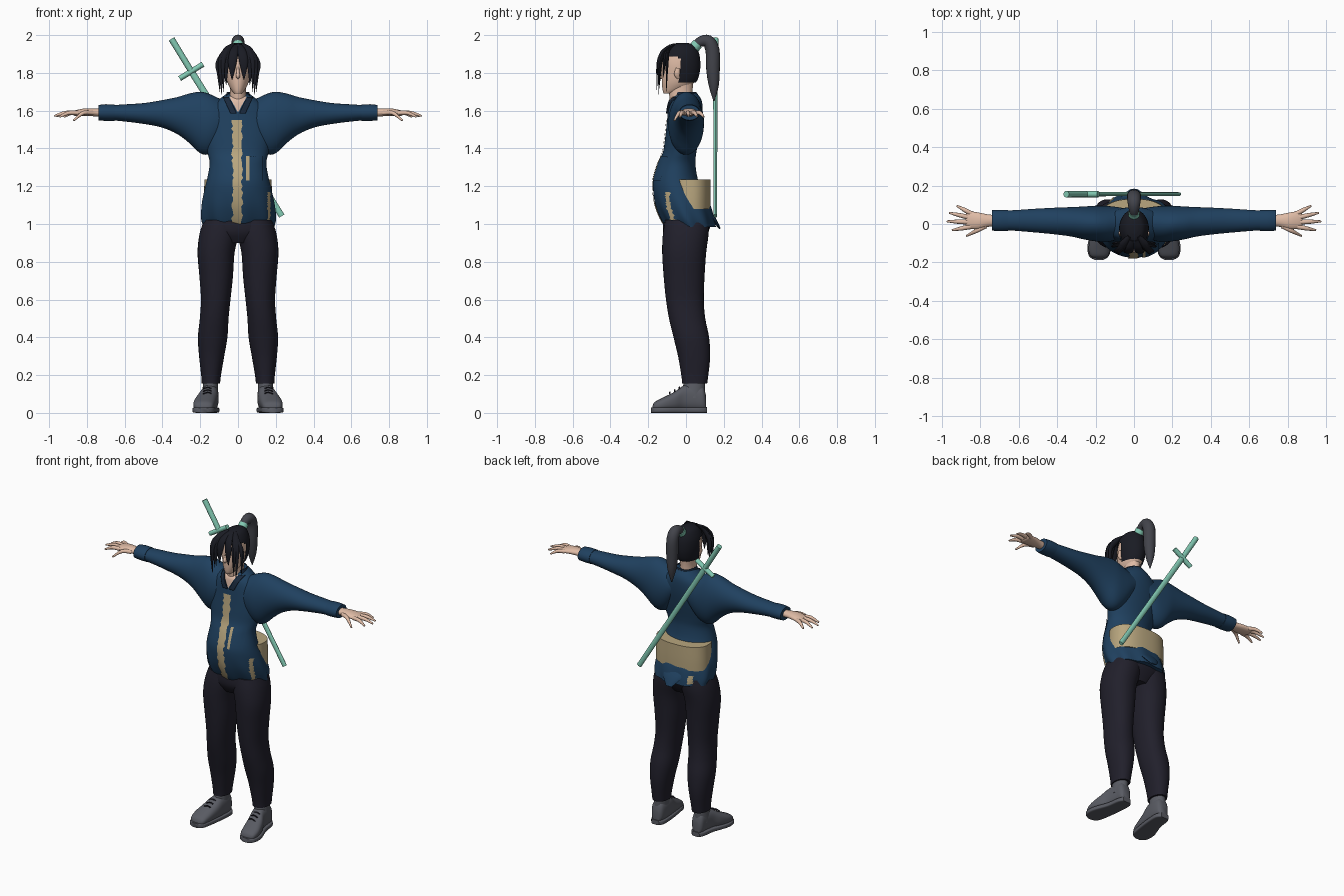
import bpy, bmesh, math, random
from mathutils import Vector
from mathutils.bvhtree import BVHTree

random.seed(4)
if "Cube" in bpy.data.objects:
    bpy.data.objects.remove(bpy.data.objects["Cube"])
made = []


def material(name, r, g, b):
    m = bpy.data.materials.new(name)
    m.use_nodes = True
    m.diffuse_color = (r, g, b, 1)
    m.node_tree.nodes["Principled BSDF"].inputs["Base Color"].default_value = (r, g, b, 1)
    return m


BLUE = material("jacket blue", .014, .052, .115)
NAVY = material("collar navy", .010, .022, .045)
PANTS = material("trouser black", .015, .014, .024)
SKIN = material("skin", .74, .50, .38)
BEIGE = material("lining beige", .48, .38, .21)
GREY = material("shoe grey", .10, .105, .125)
TEAL = material("sword teal", .23, .60, .46)
HAIR = material("hair black", .010, .011, .017)
TAIL = material("ponytail grey", .055, .057, .07)


def finish(name, bm, mat):
    me = bpy.data.meshes.new(name)
    bm.to_mesh(me)
    bm.free()
    me.materials.append(mat)
    ob = bpy.data.objects.new(name, me)
    bpy.context.scene.collection.objects.link(ob)
    made.append(ob)
    return ob


def skin_rings(name, rings, mat, keep=None):
    """Bridge rings of points into one capped surface."""
    bm = bmesh.new()
    vs = [[bm.verts.new(p) for p in ring] for ring in rings]
    n = len(vs[0])
    for a, b in zip(vs, vs[1:]):
        for i in range(n):
            j = (i + 1) % n
            bm.faces.new((a[i], a[j], b[j], b[i]))
    bm.faces.new(vs[0])
    bm.faces.new(vs[-1])
    bmesh.ops.recalc_face_normals(bm, faces=bm.faces)
    if keep:
        gone = [f for f in bm.faces if not keep(f.calc_center_median())]
        bmesh.ops.delete(bm, geom=gone, context='FACES')
    return finish(name, bm, mat)


def smooth(rows, steps):
    """Catmull-Rom interpolation of equal-length rows."""
    rows = [tuple(r) for r in rows]
    ext = [rows[0]] + rows + [rows[-1]]
    out = []
    for k in range(len(rows) - 1):
        for s in range(steps):
            t = s / steps
            out.append([.5 * (2 * b + (c - a) * t + (2 * a - 5 * b + 4 * c - d) * t * t
                              + (3 * b - a - 3 * c + d) * t ** 3)
                        for a, b, c, d in zip(*ext[k:k + 4])])
    return out + [list(rows[-1])]


def loft(name, rows, mat, axis='z', side=1, power=2, n=40, steps=4, warp=None, keep=None):
    """Rows are (position along axis, u min, u max, v min, v max)."""
    rings = []
    for t, u0, u1, v0, v1 in smooth(rows, steps):
        ring = []
        for i in range(n):
            a = math.tau * i / n
            c, s = math.cos(a), math.sin(a)
            k = warp(a, t) if warp else 1
            u = (u0 + u1) / 2 + k * (u1 - u0) / 2 * math.copysign(abs(c) ** (2 / power), c)
            v = (v0 + v1) / 2 + k * (v1 - v0) / 2 * math.copysign(abs(s) ** (2 / power), s)
            p = {'x': (t, u, v), 'y': (u, t, v), 'z': (u, v, t)}[axis]
            ring.append((p[0] * side, p[1], p[2]))
        rings.append(ring)
    return skin_rings(name, rings, mat, keep)


def tube(name, pts, radii, mat, ref=(1, 0, 0), flat=1.0, n=12, steps=4):
    """Sweep an ellipse along a path; ref sets the wide direction."""
    path = smooth([(*p, r) for p, r in zip(pts, radii)], steps)
    P = [Vector(p[:3]) for p in path]
    rings = []
    for i, p in enumerate(P):
        t = (P[min(i + 1, len(P) - 1)] - P[max(i - 1, 0)]).normalized()
        u = Vector(ref)
        u = (u - t * u.dot(t)).normalized()
        v = t.cross(u)
        r = max(path[i][3], .001)
        rings.append([p + u * r * math.cos(math.tau * k / n) + v * r * flat * math.sin(math.tau * k / n)
                      for k in range(n)])
    return skin_rings(name, rings, mat)


def patch(name, target, z0, z1, edges, mat, off=.005, back=False, rag=0.0, rows=24, cols=6):
    """Thin plate projected onto the target; edges(z) gives its x limits."""
    me = target.data
    tree = BVHTree.FromPolygons([v.co for v in me.vertices], [p.vertices[:] for p in me.polygons])
    d = 1 if not back else -1
    bm = bmesh.new()
    grid = []
    for r in range(rows + 1):
        z = z0 + (z1 - z0) * r / rows
        a, b = edges(z)
        a += random.uniform(-rag, rag)
        b += random.uniform(-rag, rag)
        line = []
        for c in range(cols + 1):
            x = a + (b - a) * c / cols
            hit = tree.ray_cast(Vector((x, -2 * d, z)), Vector((0, d, 0)))[0]
            line.append(bm.verts.new((x, hit.y - d * off, z)) if hit else None)
        grid.append(line)
    for p, q in zip(grid, grid[1:]):
        for c in range(cols):
            f = (p[c], p[c + 1], q[c + 1], q[c])
            if all(f):
                bm.faces.new(f if not back else f[::-1])
    return finish(name, bm, mat)


# Jacket body with a wavy hem
jacket = loft("jacket_body", [
    (.985, -.185, .185, -.105, .155), (1.03, -.196, .196, -.132, .148), (1.10, -.193, .193, -.16, .13),
    (1.18, -.178, .178, -.174, .09), (1.24, -.163, .163, -.172, .062), (1.32, -.15, .15, -.148, .05),
    (1.38, -.162, .162, -.122, .055), (1.46, -.18, .18, -.11, .07), (1.55, -.18, .18, -.10, .085),
    (1.62, -.15, .15, -.093, .088), (1.66, -.10, .10, -.083, .08), (1.69, -.06, .06, -.05, .06)],
    BLUE, n=64, warp=lambda a, z: 1 + max(0, 1.17 - z) * .22 * math.sin(9 * a + 8 * z))
tube("jacket_back_tail", [(0, .12, 1.06), (0, .15, 1.02), (0, .18, .975)], [.07, .06, .02], BLUE, flat=.2)

# Lining strips, pocket and open collar
patch("front_lining_strip", jacket, 1.0, 1.55, lambda z: (-.03, .022), BEIGE, rag=.007, rows=36)
patch("pocket_panel", jacket, 1.23, 1.36, lambda z: (.06, .13), BLUE, off=.008)
patch("pocket_lining", jacket, 1.23, 1.36, lambda z: (.043, .06), BEIGE, off=.007)
patch("side_lining", jacket, 1.02, 1.17, lambda z: (.156, .172), BEIGE, rag=.004)
patch("back_hem_lining", jacket, 1.0, 1.05, lambda z: (-.13, -.105), BEIGE, back=True, rag=.004)
patch("chest_skin", jacket, 1.59, 1.675, lambda z: (-(z - 1.59) * .55, (z - 1.59) * .55), SKIN)
for s in (-1, 1):
    flap = patch("collar_flap", jacket, 1.585, 1.672, lambda z: sorted(
        (s * (.006 + (z - 1.585) * .5), s * (.04 + (z - 1.585) * .45))), NAVY, off=.009)
    mod = flap.modifiers.new("thickness", 'SOLIDIFY')
    mod.thickness = .008
loft("collar_band", [(1.65, -.078, .078, -.085, .07), (1.68, -.065, .065, -.08, .062), (1.70, -.058, .058, -.07, .055)],
     NAVY, keep=lambda c: c.y > -.045 and c.z < 1.699)

# Waist sash
loft("waist_sash", [(1.08, -.182, .182, -.09, .13), (1.15, -.181, .181, -.09, .131), (1.235, -.177, .177, -.09, .13)],
     BEIGE, power=2.4, n=48)

# Trousers
loft("hips", [(.90, -.10, .10, -.09, .08), (.95, -.185, .185, -.118, .112), (1.0, -.186, .186, -.122, .13),
              (1.08, -.17, .17, -.11, .10)], PANTS)

for s in (-1, 1):
    loft("trouser_leg", [
        (.155, .095, .192, -.02, .112), (.20, .09, .195, -.025, .118), (.30, .073, .206, -.042, .128),
        (.40, .056, .212, -.066, .122), (.50, .05, .202, -.09, .102), (.60, .04, .196, -.106, .094),
        (.72, .027, .204, -.118, .098), (.85, .018, .214, -.126, .107), (.95, -.005, .203, -.122, .12),
        (1.02, -.01, .18, -.11, .12)], PANTS, side=s, power=2.2)
    # Shoes
    loft("shoe_upper", [
        (-.178, .16, .20, .012, .035), (-.165, .135, .228, .01, .058), (-.12, .122, .236, .01, .082),
        (-.06, .112, .222, .01, .112), (-.01, .105, .20, .01, .145), (.05, .102, .19, .01, .15),
        (.09, .108, .185, .01, .14), (.106, .125, .17, .012, .09)], GREY, axis='y', side=s, power=2.5)
    loft("shoe_sole", [
        (-.186, .16, .205, 0, .028), (-.165, .13, .235, 0, .03), (-.10, .115, .24, 0, .03),
        (0, .102, .205, 0, .03), (.08, .10, .192, 0, .03), (.111, .12, .175, 0, .03)],
        GREY, axis='y', side=s, power=5)
    loft("shoe_ankle", [(.08, .105, .192, -.025, .10), (.165, .106, .184, -.012, .10)], GREY, side=s)
    for k in range(3):
        y, z = -.035 - .025 * k, .135 - .013 * k
        tube("shoe_lace", [(s * .14, y, z - .006), (s * .16, y, z), (s * .185, y, z - .008)], [.004] * 3,
             PANTS, ref=(0, 1, 0), n=6)
    # Sleeves and cuffs
    loft("sleeve", [
        (.04, -.06, .08, 1.50, 1.64), (.10, -.085, .09, 1.41, 1.665), (.15, -.094, .094, 1.37, 1.688),
        (.20, -.09, .095, 1.375, 1.70), (.26, -.08, .091, 1.43, 1.69), (.32, -.066, .088, 1.475, 1.672),
        (.40, -.055, .085, 1.51, 1.656), (.50, -.045, .08, 1.53, 1.64), (.62, -.035, .072, 1.545, 1.632),
        (.72, -.03, .068, 1.553, 1.625)], BLUE, axis='x', side=s)
    loft("cuff", [(.655, -.036, .073, 1.546, 1.632), (.70, -.037, .074, 1.546, 1.634), (.738, -.034, .072, 1.549, 1.63)],
         BLUE, axis='x', side=s)
    # Hands
    loft("palm", [(.71, -.01, .045, 1.565, 1.61), (.76, -.015, .05, 1.57, 1.612), (.81, -.027, .06, 1.572, 1.612),
                  (.86, -.024, .066, 1.572, 1.602), (.875, -.01, .05, 1.578, 1.595)], SKIN, axis='x', side=s, n=20)
    for x, y0, tx, ty, tz in ((.77, -.01, .87, -.062, 1.548), (.85, -.014, .945, -.032, 1.567),
                              (.86, .01, .972, .014, 1.572), (.855, .034, .96, .058, 1.57),
                              (.845, .054, .92, .094, 1.567)):
        tube("finger", [(s * x, y0, 1.588), (s * (x + tx) / 2, (y0 + ty) / 2, 1.588), (s * tx, ty, tz)],
             [.013, .011, .005], SKIN, ref=(0, 1, 0), n=10)

# Neck and head
loft("neck", [(1.60, -.05, .05, -.075, .045), (1.66, -.046, .046, -.086, .035), (1.71, -.043, .043, -.09, .035),
              (1.76, -.045, .045, -.08, .04)], SKIN)
head = [(1.69, -.018, .018, -.118, -.075), (1.71, -.036, .036, -.124, -.01), (1.75, -.056, .056, -.128, .045),
        (1.80, -.066, .066, -.128, .064), (1.85, -.07, .07, -.126, .068), (1.90, -.064, .064, -.112, .062),
        (1.935, -.042, .042, -.085, .042), (1.95, -.012, .012, -.04, .005)]
loft("head", head, SKIN)
tube("nose", [(0, -.124, 1.83), (0, -.134, 1.80), (0, -.138, 1.782), (0, -.124, 1.772)], [.006, .009, .011, .005], SKIN)
for s in (-1, 1):
    tube("ear", [(s * .066, -.04, 1.77), (s * .073, -.048, 1.795), (s * .074, -.042, 1.825)], [.008, .015, .01],
         SKIN, ref=(0, 1, 0), flat=.5)

# Hair cap, fringe and side locks
grow = .008
loft("hair_cap", [(z + (grow if z > 1.92 else 0), a - grow, b + grow, c - grow, d + grow) for z, a, b, c, d in head],
     HAIR, keep=lambda c: c.z > 1.885 or (c.y > -.035 and c.z > 1.75))
for s in (-1, 1):
    tube("fringe", [(s * .008, -.085, 1.945), (s * .022, -.128, 1.91), (s * .03, -.146, 1.85), (s * .032, -.146, 1.765)],
         [.016, .022, .022, .002], HAIR, flat=.35)
    for x, y, z, r in ((.062, -.135, 1.735, .018), (.086, -.14, 1.685, .016), (.075, -.15, 1.70, .011),
                       (.096, -.10, 1.70, .014), (.102, -.115, 1.77, .013)):
        tube("side_lock", [(s * .025, -.065, 1.95), (s * .06, (y - .09) / 2, 1.918),
                           (s * (x + .004), y, 1.85), (s * x, y - .004, z)],
             [.012, r * 1.2, r, .001], HAIR, flat=.55, n=8)

# Ponytail and tie
tube("ponytail", [(0, .035, 1.925), (0, .07, 1.962), (0, .115, 1.967), (0, .14, 1.92), (0, .143, 1.82),
                  (0, .147, 1.73), (0, .148, 1.65)], [.02, .026, .034, .037, .036, .026, .003], TAIL, n=16)
tube("hair_tie", [(0, .042, 1.932), (0, .062, 1.954)], [.029, .029], TEAL, n=16)

# Sheathed sword slung across the back
Y = .155
pommel, guard, tip = Vector((-.352, Y, 1.98)), Vector((-.247, Y, 1.808)), Vector((.232, Y, 1.042))
cross = Vector((.062, 0, .038))
tube("sword_handle", [pommel, guard], [.017, .016], TEAL, ref=(0, 1, 0), steps=1)
tube("sword_guard", [guard - cross, guard + cross], [.016, .016], TEAL, ref=(0, 1, 0), flat=.9, steps=1)
tube("scabbard", [guard, tip], [.011, .010], TEAL, ref=(0, 1, 0), flat=1.6, steps=1)

# Smooth shading with sharp edges kept
bpy.ops.object.select_all(action='DESELECT')
for ob in made:
    ob.select_set(True)
bpy.context.view_layer.objects.active = made[0]
bpy.ops.object.shade_smooth_by_angle(angle=math.radians(45))
